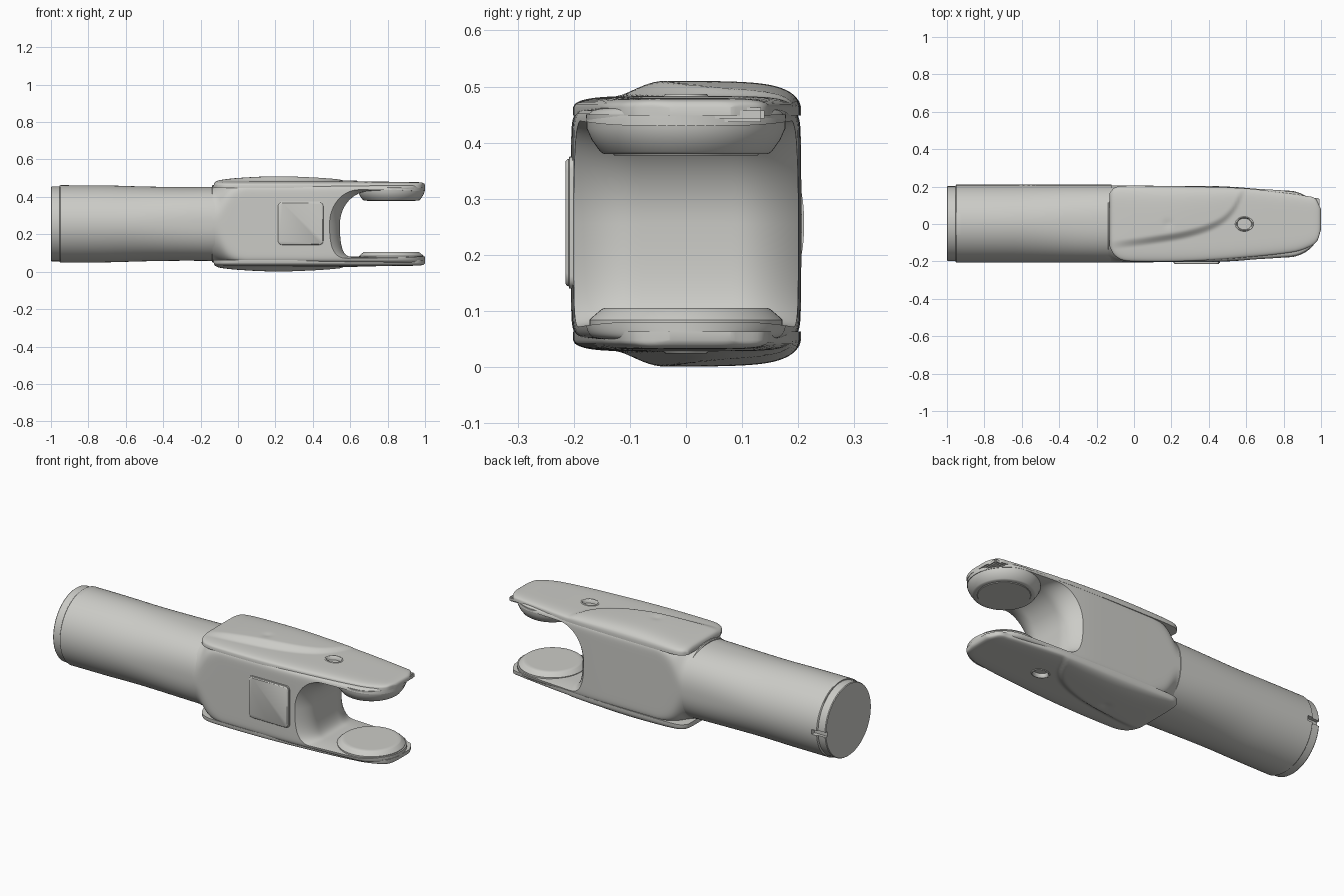
import bpy, bmesh, math
from mathutils import Vector

if "Cube" in bpy.data.objects:
    bpy.data.objects.remove(bpy.data.objects["Cube"])

CZ = 0.2555  # height of the long axis
GREY = bpy.data.materials.new("warm_light_grey")
GREY.diffuse_color = (0.60, 0.60, 0.57, 1)
GREY.use_nodes = True
GREY.node_tree.nodes["Principled BSDF"].inputs["Base Color"].default_value = GREY.diffuse_color


def interp(pts, x):
    """Smooth curve through (x, value) points."""
    if x <= pts[0][0]:
        return pts[0][1]
    if x >= pts[-1][0]:
        return pts[-1][1]
    slope = []
    for i in range(len(pts)):
        a, b = pts[max(i - 1, 0)], pts[min(i + 1, len(pts) - 1)]
        slope.append((b[1] - a[1]) / (b[0] - a[0]))
    for i in range(len(pts) - 1):
        (x0, v0), (x1, v1) = pts[i], pts[i + 1]
        if x <= x1:
            d = x1 - x0
            t = (x - x0) / d
            return ((2*t**3 - 3*t*t + 1) * v0 + (t**3 - 2*t*t + t) * d * slope[i]
                    + (3*t*t - 2*t**3) * v1 + (t**3 - t*t) * d * slope[i + 1])


def step(t):
    t = min(max(t, 0), 1)
    return t * t * (3 - 2 * t)


def finish(name, bm):
    bmesh.ops.recalc_face_normals(bm, faces=bm.faces)
    me = bpy.data.meshes.new(name)
    bm.to_mesh(me)
    bm.free()
    me.materials.append(GREY)
    ob = bpy.data.objects.new(name, me)
    bpy.context.collection.objects.link(ob)
    return ob


def activate(ob):
    bpy.ops.object.select_all(action='DESELECT')
    ob.select_set(True)
    bpy.context.view_layer.objects.active = ob


def smooth(ob, deg=35):
    activate(ob)
    bpy.ops.object.shade_smooth_by_angle(angle=math.radians(deg))


def cut(ob, cutter):
    m = ob.modifiers.new("cut", 'BOOLEAN')
    m.operation, m.object, m.solver = 'DIFFERENCE', cutter, 'EXACT'
    activate(ob)
    bpy.ops.object.modifier_apply(modifier=m.name)
    bpy.data.objects.remove(cutter)


def loft(name, rings):
    bm = bmesh.new()
    vs = [[bm.verts.new(p) for p in r] for r in rings]
    n = len(vs[0])
    for a, b in zip(vs, vs[1:]):
        for i in range(n):
            j = (i + 1) % n
            bm.faces.new((a[i], a[j], b[j], b[i]))
    bm.faces.new(vs[0])
    bm.faces.new(vs[-1])
    return finish(name, bm)


def ring(x, w, h, n, yc=0, count=96):
    """Superellipse section across the x axis."""
    out = []
    for i in range(count):
        a = 2 * math.pi * (i + 0.5) / count
        c, s = math.cos(a), math.sin(a)
        out.append((x, yc + w * math.copysign(abs(c) ** (2 / n), c),
                    CZ + h * math.copysign(abs(s) ** (2 / n), s)))
    return out


def box(name, lo, hi, bevel=0):
    bm = bmesh.new()
    bmesh.ops.create_cube(bm, size=1)
    lo, hi = Vector(lo), Vector(hi)
    for v in bm.verts:
        v.co = (lo + hi) / 2 + Vector(a * b for a, b in zip(v.co, hi - lo))
    if bevel:
        bmesh.ops.bevel(bm, geom=bm.edges[:], offset=bevel, segments=2, affect='EDGES')
    return finish(name, bm)


def disc(name, profile, cx, sy=1.0, sx=1.0, count=64):
    """Stack of circles: profile is a list of (radius, z)."""
    return loft(name, [[(cx + sx * r * math.cos(2 * math.pi * i / count),
                         sy * r * math.sin(2 * math.pi * i / count), z)
                        for i in range(count)] for r, z in profile])


# Tube with stepped end and a key slot on the back side
tube_h = [(-0.95, .207), (-0.7, .2055), (-0.5, .2), (-0.3, .197), (-0.12, .198)]
rings = [ring(-1, .197, .197, 2, .002), ring(-.996, .2, .2, 2, .002),
         ring(-.954, .2, .2, 2, .002), ring(-.953, .205, .205, 2, .002)]
for i in range(31):
    x = -0.95 + 0.83 * i / 30
    rings.append(ring(x, .2085, interp(tube_h, x), 2 + .35 * step((x + .65) / .5), .002))
tube = loft("tube", rings)
cut(tube, box("slot_cutter", (-1.05, .185, .235), (-.92, .25, .262)))
smooth(tube)

# Body: round at the tube, boxy further on, rounded at the fork end
body_w = [(-.14, .207), (0, .205), (.25, .204), (.45, .202), (.6, .194), (.82, .18)]
xs = [-.14 + .24 * i / 16 for i in range(17)] + [.1 + .72 * i / 16 for i in range(1, 17)]
rings = [ring(-.14, .202, .202, 2.2)]
for x in xs:
    rings.append(ring(x + (.004 if x == -.14 else 0), interp(body_w, x), .207,
                      2.2 + 13 * step((x + .14) / .2) ** 1.5))
for i in range(1, 17):
    a = math.pi / 2 * i / 16.5
    rings.append(ring(.82 + .18 * math.sin(a), .18 * math.cos(a), .207, 15.2))
body = loft("forked_body", rings)

# Fork opening: saddle shape that flares towards both sides
rings = []
for i in range(-20, 21):
    y = .23 * i / 20
    f = min(max((abs(y) - .09) / .11, 0), 1.2) ** 2
    x0, h = .545 - .055 * f, .175 + .01 * f
    au, al = .16 - .01 * f, .065 + .03 * f
    pts = [(1.3, y, CZ + h)]
    for k in range(17):
        a = math.pi / 2 * k / 16
        pts.append((x0 + au - au * math.sin(a), y, CZ + h * math.cos(a)))
    for k in range(1, 17):
        a = math.pi / 2 * k / 16
        pts.append((x0 + al - al * math.cos(a) ** (2 / 2.8), y,
                    CZ - h * math.sin(a) ** (2 / 2.8)))
    pts.append((1.3, y, CZ - h))
    rings.append(pts)
cut(body, loft("fork_cutter", rings))
smooth(body)

# Joint pads on the two prongs
smooth(disc("upper_joint_pad", [(.178, .45), (.177, .425), (.168, .405), (.153, .384),
                                (.147, .38), (.13, .38), (.128, .377)], .82))
smooth(disc("lower_joint_pad", [(.172, .07), (.172, .084), (.166, .09), (.152, .102),
                                (.147, .105), (.13, .105)], .82))

# Crowned cover plates, top and bottom
edge_up = [(-.13, .165), (-.11, .19), (-.07, .203), (.1, .204), (.35, .2), (.6, .19),
           (.8, .167), (.92, .15), (.97, .135), (1, .08)]
edge_dn = [(-.13, -.12), (-.11, -.16), (-.07, -.19), (0, -.2), (.3, -.198), (.6, -.178),
           (.85, -.15), (.93, -.125), (.98, -.09), (1, -.03)]
ridge = [(-.13, -.13), (.1, -.1), (.3, -.065), (.45, -.01), (.53, .06), (.58, .16), (.62, .26)]
crown = [(-.13, .004), (0, .018), (.2, .027), (.4, .021), (.6, .008), (.75, 0)]


def cover_height(x, y, s, t):
    edge = max(0, 1 - abs(t) ** 6) ** .5 * max(0, 1 - abs(s) ** 40) ** .5
    hump = interp(crown, x) * step((y - interp(ridge, x) + .01) / .05)
    base = .02 - .004 * step((x - .6) / .4)
    dimple = .004 * math.exp(-((x - .18) ** 2 + y * y) / .0005)
    return .463 + edge * (base + hump * (1 - .25 * t * t)) - dimple


def cover(name, sign):
    nx, ny = 110, 56
    bm = bmesh.new()
    top, low = [], []
    for i in range(nx + 1):
        s = math.sin(math.pi / 2 * (2 * i / nx - 1))
        s = .6 * s + .4 * (2 * i / nx - 1)
        x = .435 + .565 * s
        yu, yl = interp(edge_up, x), interp(edge_dn, x)
        row_t, row_l = [], []
        for j in range(ny + 1):
            q = 2 * j / ny - 1
            t = .6 * math.sin(math.pi / 2 * q) + .4 * q
            y = (yu + yl) / 2 + t * (yu - yl) / 2
            z = cover_height(x, y, s, t)
            row_t.append(bm.verts.new((x, y, CZ + sign * (z - CZ))))
            row_l.append(bm.verts.new((x, y, CZ + sign * (.448 - CZ))))
        top.append(row_t)
        low.append(row_l)
    for g in (top, low):
        for i in range(nx):
            for j in range(ny):
                bm.faces.new((g[i][j], g[i + 1][j], g[i + 1][j + 1], g[i][j + 1]))
    for j in range(ny):
        for i in (0, nx):
            bm.faces.new((top[i][j], top[i][j + 1], low[i][j + 1], low[i][j]))
    for i in range(nx):
        for j in (0, ny):
            bm.faces.new((top[i][j], top[i + 1][j], low[i + 1][j], low[i][j]))
    ob = finish(name, bm)
    # oval hole with a raised rim
    zs = [CZ + sign * (z - CZ) for z in (.43, .56)]
    cut(ob, disc("hole_cutter", [(.044, zs[0]), (.044, zs[1])], .59, .8))
    smooth(ob, 40)
    zr = [CZ + sign * (z - CZ) for z in (.465, .485, .487, .485, .465)]
    rim = disc(name + "_hole_rim", list(zip((.052, .049, .045, .041, .038), zr)), .59, .8)
    bm = bmesh.new()
    bm.from_mesh(rim.data)
    bmesh.ops.delete(bm, geom=[f for f in bm.faces if len(f.verts) > 4], context='FACES')
    bm.to_mesh(rim.data)
    bm.free()
    smooth(rim, 60)


cover("top_cover", 1)
cover("bottom_cover", -1)

# Small lip at the tip of the upper prong
smooth(box("tip_lip", (.91, .03, .437), (.992, .14, .463), .006))

# Raised square plate on the front, with softened corners
rings = []
for y, g in ((-.195, 0), (-.208, 0), (-.209, .004), (-.212, .005), (-.2145, .008)):
    hx, hz, r = .125 - g, .1175 - g, .022
    pts = []
    for k in range(4):
        for m in range(7):
            a = math.pi / 2 * (k + m / 6)
            sx, sz = (1, -1, -1, 1)[k], (1, 1, -1, -1)[k]
            pts.append((.335 + sx * (hx - r) + r * math.cos(a), y,
                        .2575 + sz * (hz - r) + r * math.sin(a)))
    rings.append(pts)
smooth(loft("side_plate", rings))
